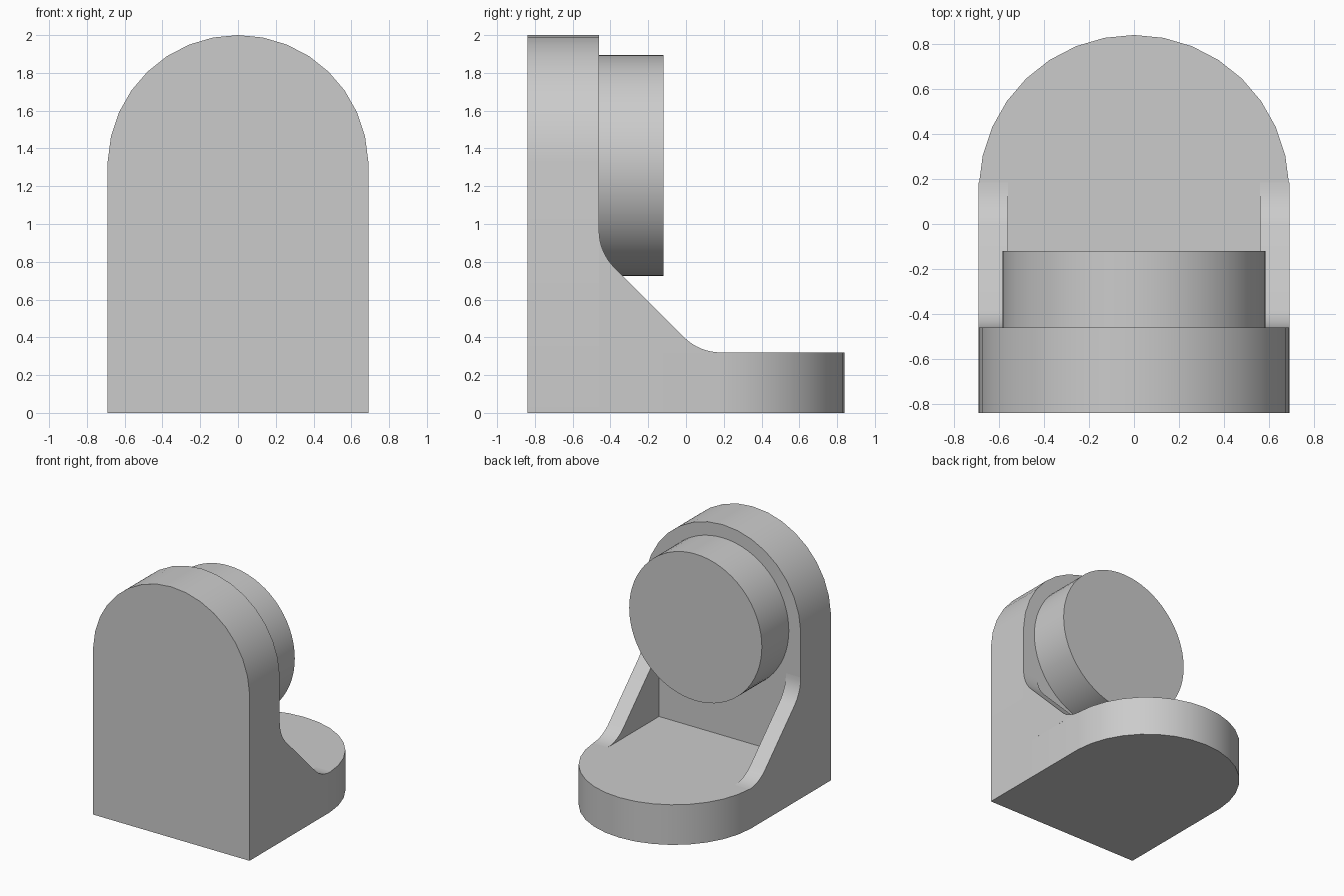
import bpy
import bmesh
from math import sin, cos, pi, radians, tan
from mathutils import Vector

cube = bpy.data.objects.get("Cube")
if cube:
    bpy.data.objects.remove(cube, do_unlink=True)

# Single plain grey
grey = bpy.data.materials.new("plain grey")
grey.use_nodes = True
colour = (0.6, 0.6, 0.6, 1)
grey.diffuse_color = colour
grey.node_tree.nodes["Principled BSDF"].inputs["Base Color"].default_value = colour

HALF = 0.69      # half width, also the radius of both rounded ends
BACK = -0.84     # outer face of the upright
FACE = -0.46     # inner face of the upright
FLOOR = 0.32     # top of the base plate
AXIS = 1.31      # height of the disc and arch centre
RIB = 0.13       # gusset thickness


def prism(name, outline, place, start, end):
    """Extrude a 2D outline from start to end; place maps (u, v, w) to a 3D point."""
    bm = bmesh.new()
    low = [bm.verts.new(place(u, v, start)) for u, v in outline]
    face = bm.faces.new(low)
    grown = bmesh.ops.extrude_face_region(bm, geom=[face], use_keep_orig=True)
    shift = Vector(place(0, 0, end)) - Vector(place(0, 0, start))
    verts = [g for g in grown["geom"] if isinstance(g, bmesh.types.BMVert)]
    bmesh.ops.translate(bm, verts=verts, vec=shift)
    bmesh.ops.recalc_face_normals(bm, faces=bm.faces)
    mesh = bpy.data.meshes.new(name)
    bm.to_mesh(mesh)
    bm.free()
    mesh.materials.append(grey)
    obj = bpy.data.objects.new(name, mesh)
    bpy.context.collection.objects.link(obj)
    bpy.ops.object.select_all(action='DESELECT')
    obj.select_set(True)
    bpy.context.view_layer.objects.active = obj
    bpy.ops.object.shade_smooth_by_angle(angle=radians(30))
    return obj


def arch(bottom, centre, steps=16):
    """Rectangle with a rounded far end."""
    lean = radians(2)
    angles = [lean + (pi - 2 * lean) * i / steps for i in range(steps + 1)]
    curve = [(HALF * cos(a), centre + HALF * sin(a)) for a in angles]
    return [(-HALF, bottom), (HALF, bottom)] + curve


def fillet(centre, radius, first, last, steps=8):
    """Arc points between two angles in degrees."""
    angles = [radians(first + (last - first) * i / steps) for i in range(steps + 1)]
    return [(centre[0] + radius * cos(a), centre[1] + radius * sin(a)) for a in angles]


def upright(u, v, w):
    return (u, w, v)


def flat(u, v, w):
    return (u, v, w)


def sideways(u, v, w):
    return (w, u, v)


# Upright plate and base plate, each with a round end
prism("upright_plate", arch(0, AXIS), upright, BACK, FACE)
prism("base_plate", arch(FACE, 0.15), flat, 0, FLOOR)

# Disc on the inner face of the upright
segments = 64
circle = [(0.585 * cos(2 * pi * i / segments), AXIS + 0.585 * sin(2 * pi * i / segments))
          for i in range(segments)]
prism("round_disc", circle, upright, FACE, -0.12)

# Side gussets: a 45 degree slope blended into both plates
tangent = 0.115
radius = tangent / tan(radians(22.5))
slope = 0.39
upper = fillet((FACE + radius, slope - FACE + tangent), radius, 180, 225)
lower = fillet((slope - FLOOR + tangent, FLOOR + radius), radius, 225, 270)
profile = [(FACE, FLOOR)] + upper + lower
for side, name in ((1, "left_gusset"), (-1, "right_gusset")):
    prism(name, profile, sideways, side * (HALF - RIB), side * HALF)
